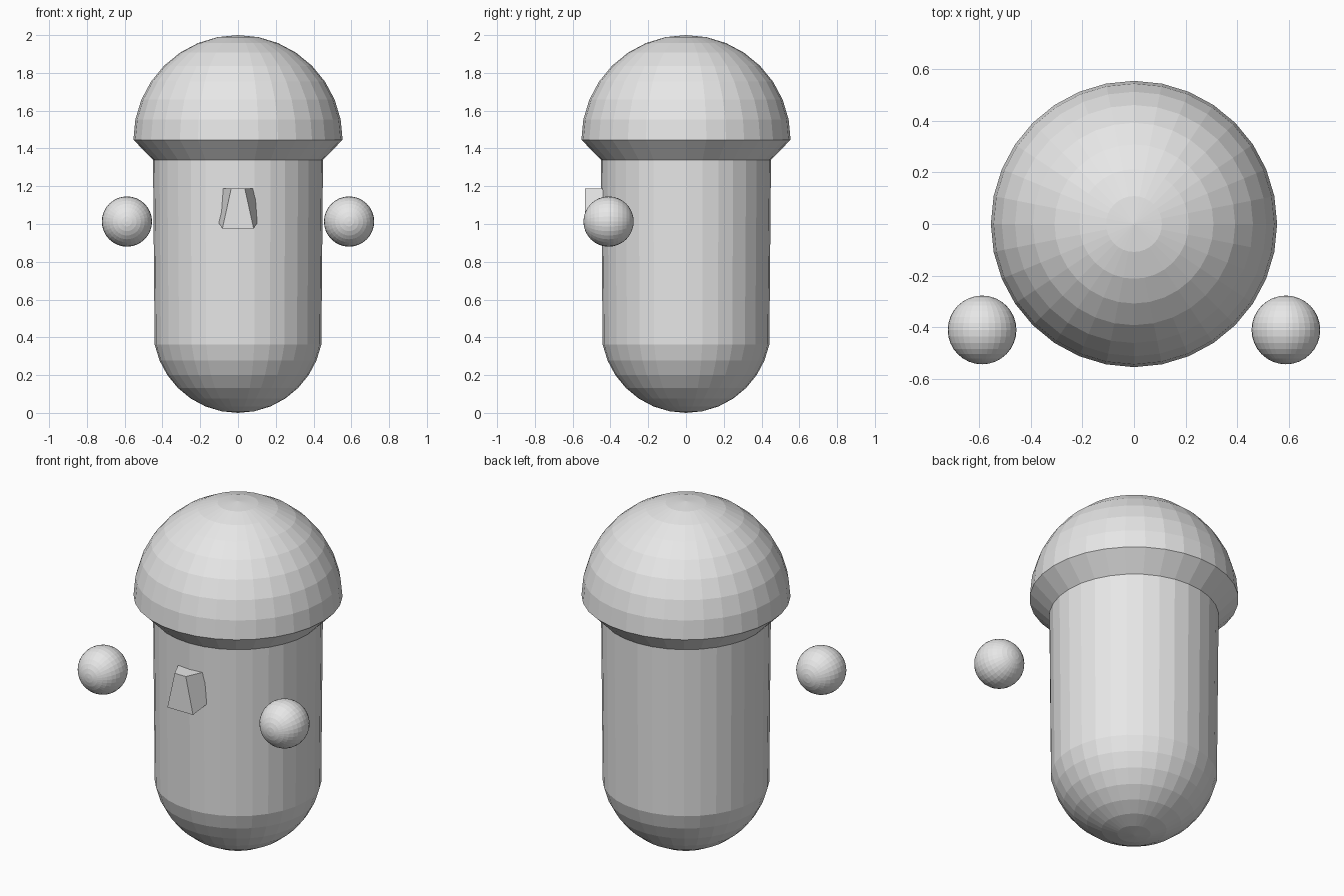
import bpy, bmesh, math

if "Cube" in bpy.data.objects:
    bpy.data.objects.remove(bpy.data.objects["Cube"])

grey = bpy.data.materials.new("light_grey")
grey.diffuse_color = (0.8, 0.8, 0.8, 1)
grey.use_nodes = True
grey.node_tree.nodes["Principled BSDF"].inputs["Base Color"].default_value = grey.diffuse_color

SEG = 32
STEP = math.pi / 16


def finish(bm, name):
    bmesh.ops.recalc_face_normals(bm, faces=bm.faces[:])
    mesh = bpy.data.meshes.new(name)
    bm.to_mesh(mesh)
    bm.free()
    mesh.materials.append(grey)
    obj = bpy.data.objects.new(name, mesh)
    bpy.context.collection.objects.link(obj)
    return obj


# Body and domed cap: one profile turned around the vertical axis
R_BODY, R_CAP, Z_CAP = 0.45, 0.554, 1.446
profile = [(R_BODY * math.sin(i * STEP), R_BODY * (1 - math.cos(i * STEP)))
           for i in range(8)]
profile.append((R_BODY, 1.34))                       # top of the body
profile += [(R_CAP * math.cos(i * STEP), Z_CAP + R_CAP * math.sin(i * STEP))
            for i in range(9)]                       # rim and dome
bm = bmesh.new()
verts = [bm.verts.new((r, 0, z)) for r, z in profile]
edges = [bm.edges.new(pair) for pair in zip(verts, verts[1:])]
bmesh.ops.spin(bm, geom=verts + edges, cent=(0, 0, 0), axis=(0, 0, 1),
               angle=2 * math.pi, steps=SEG, use_merge=True)
bmesh.ops.remove_doubles(bm, verts=bm.verts[:], dist=0.0005)
finish(bm, "body_with_cap")

# Floating round hands
for side, label in ((-1, "left"), (1, "right")):
    bm = bmesh.new()
    bmesh.ops.create_uvsphere(bm, u_segments=SEG, v_segments=16, radius=0.133)
    hand = finish(bm, label + "_hand")
    hand.rotation_euler.x = math.pi / 2
    hand.location = (side * 0.588, -0.41, 1.013)

# Wedge nose, narrow at the top front, its back sunk into the body
bm = bmesh.new()
rings = []
for y, top_w, low_w, low_z in ((-0.534, 0.036, 0.083, 0.975),
                               (-0.40, 0.097, 0.108, 1.015)):
    rings.append([bm.verts.new((x, y, z)) for x, z in
                  ((-low_w, low_z), (low_w, low_z), (top_w, 1.187), (-top_w, 1.187))])
front, back = rings
bm.faces.new(front)
bm.faces.new(back[::-1])
for i in range(4):
    j = (i + 1) % 4
    bm.faces.new((front[i], back[i], back[j], front[j]))
finish(bm, "nose")
